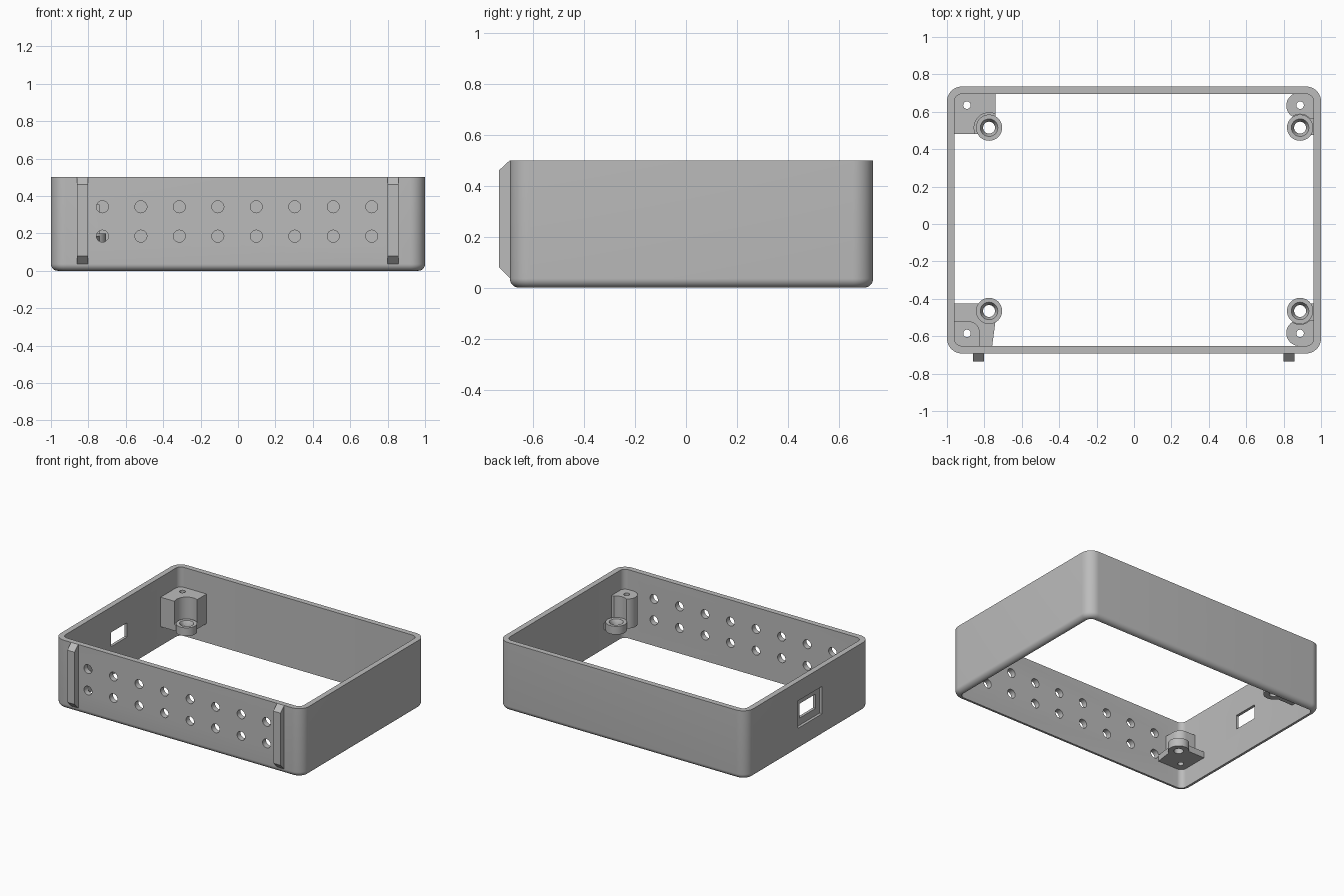
import bpy, bmesh, math
from math import cos, sin, pi

if "Cube" in bpy.data.objects:
    bpy.data.objects.remove(bpy.data.objects["Cube"])

grey = bpy.data.materials.new("plain grey")
grey.diffuse_color = (0.5, 0.5, 0.5, 1)
grey.use_nodes = True
grey.node_tree.nodes["Principled BSDF"].inputs["Base Color"].default_value = grey.diffuse_color


def make(name, loops, ring=False):
    """Skin equal-length loops; ring closes last to first, otherwise ends are capped."""
    bm = bmesh.new()
    vs = [[bm.verts.new(p) for p in lp] for lp in loops]
    n = len(vs[0])
    pairs = list(zip(vs, vs[1:])) + ([(vs[-1], vs[0])] if ring else [])
    for a, b in pairs:
        for i in range(n):
            j = (i + 1) % n
            bm.faces.new((a[i], a[j], b[j], b[i]))
    if not ring:
        bm.faces.new(vs[0][::-1])
        bm.faces.new(vs[-1])
    bmesh.ops.recalc_face_normals(bm, faces=bm.faces)
    me = bpy.data.meshes.new(name)
    bm.to_mesh(me)
    bm.free()
    ob = bpy.data.objects.new(name, me)
    bpy.context.collection.objects.link(ob)
    me.materials.append(grey)
    return ob


def prism(name, pts, z0, z1):
    return make(name, [[(x, y, z) for x, y in pts] for z in (z0, z1)])


def box(name, x0, x1, y0, y1, z0, z1):
    return prism(name, [(x0, y0), (x1, y0), (x1, y1), (x0, y1)], z0, z1)


def arc(cx, cy, r, a0, a1, n):
    return [(cx + r * cos(math.radians(a0 + (a1 - a0) * i / n)),
             cy + r * sin(math.radians(a0 + (a1 - a0) * i / n))) for i in range(n + 1)]


def cone(name, x, y, r0, r1, z0, z1, n=32):
    return make(name, [[(px, py, z) for px, py in arc(x, y, r, 0, 360, n)[:-1]]
                       for r, z in ((r0, z0), (r1, z1))])


def boolean(ob, other, op):
    m = ob.modifiers.new("cut", 'BOOLEAN')
    m.operation, m.solver, m.object = op, 'EXACT', other
    bpy.context.view_layer.objects.active = ob
    bpy.ops.object.modifier_apply(modifier=m.name)
    bpy.data.objects.remove(other, do_unlink=True)


# Case wall: cross-section (inset, height) swept around a rounded rectangle
X, Y0, Y1, R, H, F = 1.0, -0.692, 0.735, 0.08, 0.5, 0.036


def rounded(inset, z):
    pts = []
    for cx, cy, a in ((X - R, Y1 - R, 0), (-X + R, Y1 - R, 90),
                      (-X + R, Y0 + R, 180), (X - R, Y0 + R, 270)):
        pts += arc(cx, cy, R - inset, a, a + 90, 10)
    return [(x, y, z) for x, y in pts]


section = [(0.04, H), (0, H)]
section += [(F - F * cos(t * pi / 16), F - F * sin(t * pi / 16)) for t in range(9)]
section += [(0.04, 0)]
wall = make("case_wall", [rounded(i, z) for i, z in section], ring=True)

# Vent holes in the front wall
for i in range(8):
    for z in (0.185, 0.342):
        x = -0.725 + i * 0.2057
        loop = arc(x, z, 0.032, 0, 360, 32)[:-1]
        boolean(wall, make("vent", [[(a, y, b) for a, b in loop] for y in (-0.8, -0.6)]), 'DIFFERENCE')

# Port opening with outer recess in the left wall
boolean(wall, box("recess", -1.1, -0.98, -0.14, 0.14, 0.16, 0.36), 'DIFFERENCE')
boolean(wall, box("port", -1.1, -0.9, -0.093, 0.093, 0.212, 0.316), 'DIFFERENCE')

# Front rails with chamfered ends
rail = [(Y0 + 0.01, 0.5), (Y0, 0.5), (-0.735, 0.46), (-0.735, 0.08), (Y0, 0.037), (Y0 + 0.01, 0.037)]
for name, x in (("left_rail", -0.832), ("right_rail", 0.828)):
    make(name, [[(x + d, y, z) for y, z in rail] for d in (-0.029, 0.029)])

# Corner mounts: tall screw post, low plate and countersunk standoff
BOT, LOW, TOP = 0.14, 0.2, 0.355


def mount(name, post, plate, hole, ring, gap):
    ob = prism(name, post, BOT, TOP)
    boolean(ob, cone("clearance", *ring, gap, gap, 0.185, 0.5), 'DIFFERENCE')
    boolean(ob, prism("plate", plate, BOT, 0.185), 'UNION')
    boolean(ob, cone("standoff", *ring, 0.07, 0.07, BOT, LOW, 40), 'UNION')
    boolean(ob, cone("bore", *ring, 0.032, 0.032, 0, 0.5), 'DIFFERENCE')
    boolean(ob, cone("sink", *ring, 0.03, 0.048, 0.17, LOW + 0.002), 'DIFFERENCE')
    boolean(ob, cone("screw", *hole, 0.02, 0.02, 0, 0.5), 'DIFFERENCE')


square = [(-0.97, 0.48), (-0.74, 0.48), (-0.74, 0.71), (-0.97, 0.71)]
mount("back_left_mount", square, square, (-0.893, 0.635), (-0.775, 0.515), 0.08)

corner = [(-0.97, -0.665), (-0.825, -0.665)] + arc(-0.885, -0.58, 0.06, 0, 90, 8) + [(-0.97, -0.52)]
plate = [(-0.97, -0.425), (-0.97, -0.665), (-0.76, -0.665), (-0.738, -0.50), (-0.775, -0.425)]
mount("front_left_mount", corner, plate, (-0.893, -0.585), (-0.775, -0.465), 0.075)

for name, flip in (("back_right_mount", False), ("front_right_mount", True)):
    m = lambda p: (p[0], 0.05 - p[1]) if flip else p
    tab = arc(0.883, 0.633, 0.069, 90, 270, 16) + [(0.97, 0.564), (0.97, 0.71), (0.883, 0.71)]
    web = [(0.89, 0.475), (0.97, 0.475), (0.97, 0.64), (0.89, 0.64)]
    mount(name, [m(p) for p in tab], [m(p) for p in web], m((0.888, 0.635)), m((0.888, 0.515)), 0.072)

# Smooth rounded surfaces, keep edges sharp
for ob in bpy.context.scene.objects:
    bpy.ops.object.select_all(action='DESELECT')
    ob.select_set(True)
    bpy.context.view_layer.objects.active = ob
    bpy.ops.object.shade_smooth_by_angle(angle=math.radians(30))
